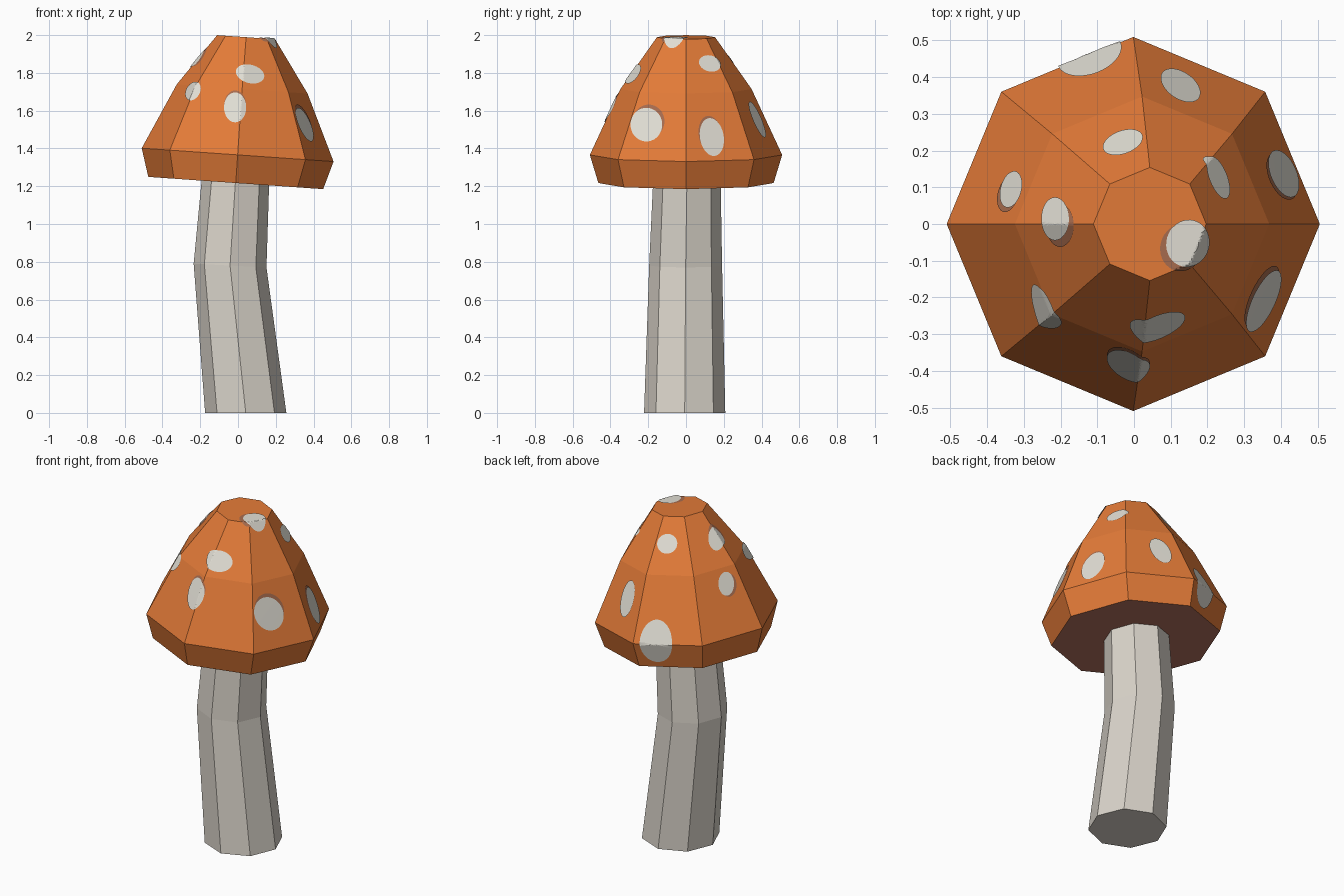
import bpy, bmesh, math
from mathutils import Vector
from mathutils.bvhtree import BVHTree

if "Cube" in bpy.data.objects:
    bpy.data.objects.remove(bpy.data.objects["Cube"])


def material(name, rgb):
    lin = [((c / 255 + 0.055) / 1.055) ** 2.4 for c in rgb]
    m = bpy.data.materials.new(name)
    m.diffuse_color = (*lin, 1)
    m.use_nodes = True
    m.node_tree.nodes["Principled BSDF"].inputs["Base Color"].default_value = m.diffuse_color
    return m


ORANGE = material("cap orange", (228, 123, 56))
UNDER = material("underside brown", (180, 114, 94))
STEM = material("stem cream", (218, 212, 202))
SPOT = material("spot cream", (225, 222, 212))
SHADE = material("spot edge brown", (168, 108, 78))


def finish(name, bm, mats):
    me = bpy.data.meshes.new(name)
    bm.to_mesh(me)
    for m in mats:
        me.materials.append(m)
    ob = bpy.data.objects.new(name, me)
    bpy.context.collection.objects.link(ob)
    return ob


def loft(rings):
    """Closed eight-sided loft; ring = (x, y, z, radius, tilt in degrees)."""
    bm = bmesh.new()
    loops = []
    for x, y, z, r, tilt in rings:
        t = math.radians(tilt)
        loop = []
        for i in range(8):
            a = i * math.pi / 4
            dx = r * math.cos(a)
            loop.append(bm.verts.new((x + dx * math.cos(t), y + r * math.sin(a),
                                      z - dx * math.sin(t))))
        loops.append(loop)
    for lo, hi in zip(loops, loops[1:]):
        for i in range(8):
            j = (i + 1) % 8
            bm.faces.new((lo[i], lo[j], hi[j], hi[i]))
    bm.faces.new(loops[0][::-1])
    bm.faces.new(loops[-1])
    bm.normal_update()
    return bm


# Bent stem
bm = loft([(0.041, -0.007, 0, 0.215, 0),
           (-0.042, -0.002, 0.78, 0.193, 3),
           (-0.012, 0.005, 1.25, 0.178, 4)])
finish("stem", bm, [STEM])
bm.free()

# Tilted cap with a darker underside
cap = loft([(-0.012, 0, 1.217, 0.464, 4),
            (-0.002, 0, 1.366, 0.509, 4),
            (0.022, 0, 1.715, 0.347, 4),
            (0.043, 0, 1.989, 0.154, 4)])
for f in cap.faces:
    f.material_index = 1 if f.normal.z < -0.9 else 0
finish("cap", cap, [ORANGE, UNDER])
tree = BVHTree.FromBMesh(cap)
CORE = Vector((0, 0, 1.45))


def decal(name, view, u, v, ru, rv, roll, lift, mat, rings=12, seg=36):
    """Ellipse drawn in a view (azimuth, elevation) and draped on the cap."""
    az, el = map(math.radians, view)
    right = Vector((-math.sin(az), math.cos(az), 0))
    out = Vector((math.cos(az) * math.cos(el), math.sin(az) * math.cos(el), math.sin(el)))
    up = out.cross(right)
    ca, sa = math.cos(math.radians(roll)), math.sin(math.radians(roll))
    bm = bmesh.new()

    def drape(k, i):
        a = 2 * math.pi * i / seg
        p, q = ru * k / rings * math.cos(a), rv * k / rings * math.sin(a)
        start = right * (u + p * ca - q * sa) + up * (v + p * sa + q * ca) + out * 4
        hit = tree.ray_cast(start, -out)[0]
        return bm.verts.new(hit + (hit - CORE).normalized() * lift) if hit else None

    centre = drape(0, 0)
    grid = [[drape(k, i) for i in range(seg)] for k in range(1, rings + 1)]
    for i in range(seg):
        j = (i + 1) % seg
        quads = [(centre, grid[0][i], grid[0][j])]
        quads += [(a[i], b[i], b[j], a[j]) for a, b in zip(grid, grid[1:])]
        for face in quads:
            if all(face):
                bm.faces.new(face)
    finish(name, bm, [mat])
    bm.free()


TOP, FRONT, RIGHT, BACK = (-90, 90), (-90, 0), (0, 0), (112, 0)
# view, centre u v, half sizes, roll, shift of the darker edge
spots = [
    (TOP, -0.03, 0.22, 0.056, 0.031, 20, None),
    (TOP, 0.125, 0.372, 0.06, 0.036, -35, None),
    (RIGHT, 0.125, 1.845, 0.058, 0.042, -15, None),
    (RIGHT, 0.135, 1.46, 0.062, 0.1, 10, (-0.006, 0.012)),
    (TOP, 0.145, -0.052, 0.058, 0.064, -15, (-0.016, -0.012)),
    (RIGHT, -0.207, 1.525, 0.083, 0.088, 0, (0.011, 0.018)),
    (FRONT, 0.063, 1.79, 0.076, 0.048, -15, None),
    (FRONT, -0.015, 1.615, 0.058, 0.078, 0, (0.0, 0.012)),
    (FRONT, -0.235, 1.7, 0.036, 0.052, -30, None),
    (TOP, -0.212, 0.014, 0.037, 0.058, 0, (0.012, -0.018)),
    (TOP, -0.33, 0.093, 0.028, 0.05, -15, (-0.01, -0.012)),
    (BACK, -0.06, 1.38, 0.09, 0.12, 0, None),
]
# Cream spots with a thin darker edge on some of them
for n, (view, u, v, ru, rv, roll, shift) in enumerate(spots, 1):
    decal(f"spot_{n}", view, u, v, ru, rv, roll, 0.006, SPOT)
    if shift:
        decal(f"spot_edge_{n}", view, u + shift[0], v + shift[1], ru, rv, roll, 0.003, SHADE)
cap.free()
